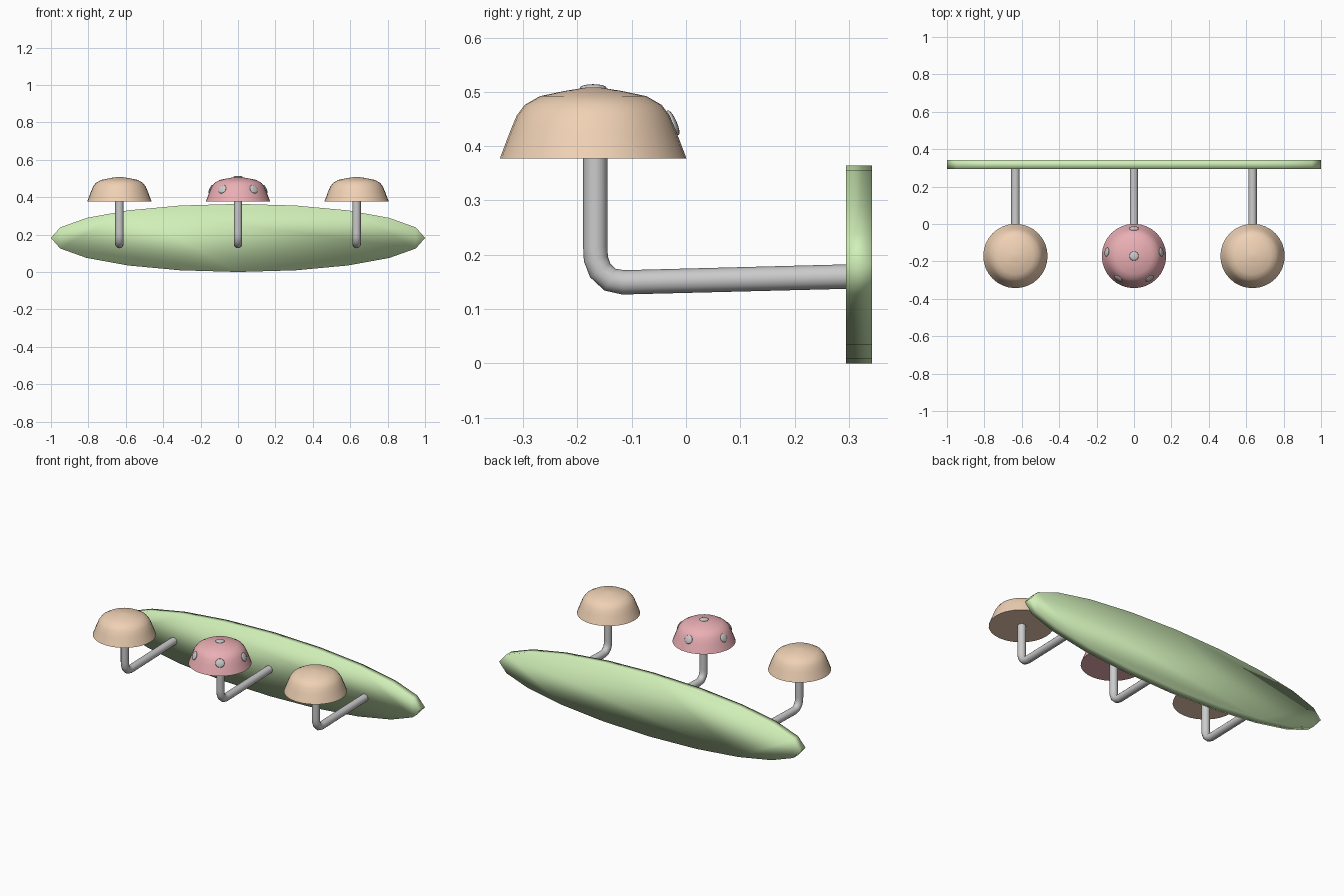
import bpy, bmesh, math
from mathutils import Vector, Matrix

if "Cube" in bpy.data.objects:
    bpy.data.objects.remove(bpy.data.objects["Cube"])

CAP_Y = -0.171


def material(name, rgb):
    m = bpy.data.materials.new(name)
    m.diffuse_color = (*rgb, 1)
    m.use_nodes = True
    m.node_tree.nodes["Principled BSDF"].inputs["Base Color"].default_value = m.diffuse_color
    return m


GREEN = material("light_green", (0.64, 0.87, 0.48))
BEIGE = material("beige", (0.87, 0.64, 0.46))
PINK = material("pink", (0.83, 0.43, 0.46))


def finish(name, bm, mat=None, angle=None):
    bmesh.ops.recalc_face_normals(bm, faces=bm.faces)
    me = bpy.data.meshes.new(name)
    bm.to_mesh(me)
    bm.free()
    ob = bpy.data.objects.new(name, me)
    bpy.context.collection.objects.link(ob)
    if mat:
        me.materials.append(mat)
    bpy.ops.object.select_all(action='DESELECT')
    ob.select_set(True)
    bpy.context.view_layer.objects.active = ob
    if angle:
        bpy.ops.object.shade_smooth_by_angle(angle=math.radians(angle))
    else:
        bpy.ops.object.shade_smooth()
    return ob


# Elliptical wall plate, 20 sides, softly shaded over its edges
bm = bmesh.new()
ring = [bm.verts.new((math.cos(math.tau * i / 20), 0.295,
                      0.182 + 0.182 * math.sin(math.tau * i / 20))) for i in range(20)]
face = bm.faces.new(ring)
out = bmesh.ops.extrude_face_region(bm, geom=[face], use_keep_orig=True)
bmesh.ops.translate(bm, vec=(0, 0.048, 0),
                    verts=[g for g in out["geom"] if isinstance(g, bmesh.types.BMVert)])
finish("wall_plate", bm, GREEN)


# Domed cap: revolved profile with a closed flat underside
PROFILE = [(0.172, 0.377), (0.153, 0.427), (0.141, 0.456), (0.126, 0.476),
           (0.098, 0.492), (0.05, 0.502), (0.012, 0.508)]


def cap(name, x, mat, n=32):
    bm = bmesh.new()
    rings = [[bm.verts.new((x + r * math.cos(math.tau * i / n),
                            CAP_Y + r * math.sin(math.tau * i / n), z))
              for i in range(n)] for r, z in PROFILE]
    for a, b in zip(rings, rings[1:]):
        for i in range(n):
            j = (i + 1) % n
            bm.faces.new((a[i], a[j], b[j], b[i]))
    bm.faces.new(rings[0])
    bm.faces.new(rings[-1])
    finish(name, bm, mat, 50)


# Bent round arm from the plate up into the cap
ARM = [(0.31, 0.160), (-0.115, 0.149), (-0.140, 0.154), (-0.158, 0.171),
       (-0.166, 0.192), (-0.167, 0.215), (-0.167, 0.40)]


def arm(name, x):
    cu = bpy.data.curves.new(name, 'CURVE')
    cu.dimensions = '3D'
    cu.bevel_depth = 0.0225
    cu.bevel_resolution = 4
    cu.use_fill_caps = True
    sp = cu.splines.new('POLY')
    sp.points.add(len(ARM) - 1)
    for p, (y, z) in zip(sp.points, ARM):
        p.co = (x, y, z, 1)
    ob = bpy.data.objects.new(name, cu)
    bpy.context.collection.objects.link(ob)
    bpy.ops.object.select_all(action='DESELECT')
    ob.select_set(True)
    bpy.context.view_layer.objects.active = ob
    bpy.ops.object.convert(target='MESH')
    bpy.ops.object.shade_smooth_by_angle(angle=math.radians(50))


for side, x, mat in (("left", -0.634, BEIGE), ("middle", 0, PINK), ("right", 0.634, BEIGE)):
    cap(side + "_cap", x, mat)
    arm(side + "_arm", x)


# Grey spots on the middle cap: flattened balls lying on the surface
def spot(name, pos, normal):
    bm = bmesh.new()
    rot = Vector((0, 0, 1)).rotation_difference(normal).to_matrix().to_4x4()
    bmesh.ops.create_uvsphere(bm, u_segments=16, v_segments=8, radius=0.025,
                              matrix=Matrix.Translation(pos) @ rot @ Matrix.Diagonal((1, 1, 0.28, 1)))
    finish(name, bm)


spot("top_spot", Vector((0, CAP_Y, 0.507)), Vector((0, 0, 1)))
for k, deg in enumerate((-55, 8, 90, 172, 235)):
    c, s = math.cos(math.radians(deg)), math.sin(math.radians(deg))
    spot(f"side_spot_{k + 1}", Vector((0.147 * c, CAP_Y + 0.147 * s, 0.443)),
         Vector((0.91 * c, 0.91 * s, 0.41)))
